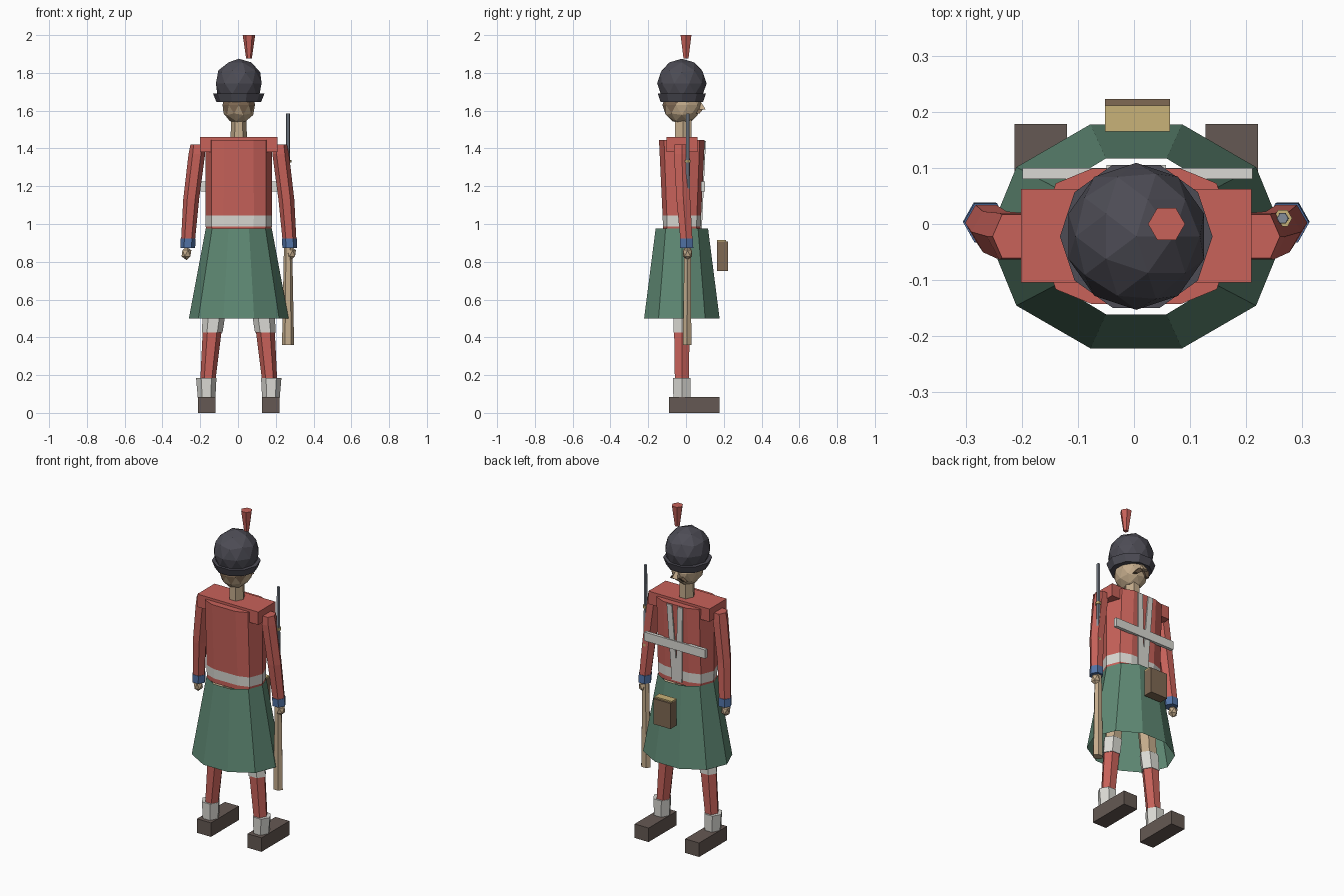
import bpy, bmesh, math
from mathutils import Vector

cube = bpy.data.objects.get("Cube")
if cube:
    bpy.data.objects.remove(cube, do_unlink=True)

CX, CY = 0.004, -0.022   # body axis


def material(name, code):
    rgb = []
    for i in (0, 2, 4):
        c = int(code[i:i + 2], 16) / 255
        rgb.append(((c + 0.055) / 1.055) ** 2.4 if c > 0.04 else c / 12.92)
    m = bpy.data.materials.new(name)
    m.use_nodes = True
    m.diffuse_color = (*rgb, 1)
    m.node_tree.nodes["Principled BSDF"].inputs["Base Color"].default_value = (*rgb, 1)
    return m


red = material("coat red", "c8625a")
green = material("kilt green", "5f8974")
white = material("strap white", "dad9d3")
black = material("fur black", "4d4c55")
leather = material("shoe leather", "655953")
skin = material("skin and wood", "c4ac8c")
brown = material("pouch brown", "806a54")
gold = material("brass", "c8b278")
blue = material("cuff blue", "5274a8")
steel = material("gun steel", "848c98")


def finish(name, bm, mats):
    bmesh.ops.recalc_face_normals(bm, faces=bm.faces)
    me = bpy.data.meshes.new(name)
    bm.to_mesh(me)
    bm.free()
    for m in mats:
        me.materials.append(m)
    ob = bpy.data.objects.new(name, me)
    bpy.context.collection.objects.link(ob)
    return ob


def polygon(n, turn=0.0):
    return [(math.cos(math.tau * i / n + turn), math.sin(math.tau * i / n + turn)) for i in range(n)]


SQUARE = [(1, 1), (-1, 1), (-1, -1), (1, -1)]


def loft(name, rings, mats, shape=polygon(6), bands=None, caps=True):
    """Rings are (x, y, z, x radius, y radius); bands give a material index per segment."""
    bm = bmesh.new()
    loops = [[bm.verts.new((x + rx * u, y + ry * v, z)) for u, v in shape]
             for x, y, z, rx, ry in rings]
    n = len(shape)
    for k, (a, b) in enumerate(zip(loops, loops[1:])):
        for i in range(n):
            f = bm.faces.new((a[i], a[(i + 1) % n], b[(i + 1) % n], b[i]))
            f.material_index = bands[k] if bands else 0
    if caps:
        f = bm.faces.new(loops[0])
        f.material_index = bands[0] if bands else 0
        f = bm.faces.new(loops[-1])
        f.material_index = bands[-1] if bands else 0
    return finish(name, bm, mats)


def box(name, xs, ys, zs, mat):
    x, y = sum(xs) / 2, sum(ys) / 2
    rx, ry = (xs[1] - xs[0]) / 2, (ys[1] - ys[0]) / 2
    return loft(name, [(x, y, z, rx, ry) for z in zs], [mat], SQUARE)


def ball(name, centre, radii, mats, detail=2, floor=None, rule=None):
    bm = bmesh.new()
    bmesh.ops.create_icosphere(bm, subdivisions=detail, radius=1)
    for v in bm.verts:
        v.co = Vector(c + r * p for c, r, p in zip(centre, radii, v.co))
        if floor:
            v.co.z = max(v.co.z, floor)
    bmesh.ops.dissolve_degenerate(bm, dist=0.0005, edges=bm.edges)
    if rule:
        for f in bm.faces:
            f.material_index = int(rule(f.calc_center_median()))
    return finish(name, bm, mats)


# Head, hat and plume
ball("head", (CX, CY, 1.63), (0.09, 0.103, 0.1), [skin, brown],
     rule=lambda c: c.z > 1.61 and c.y < -0.03)
ball("hat", (CX, CY, 1.745), (0.127, 0.131, 0.13), [black], floor=1.66)
loft("hat_band", [(CX, CY, 1.645, 0.118, 0.118), (CX, CY, 1.69, 0.136, 0.134)],
     [black], polygon(10))
loft("plume", [(0.058, 0, 1.875, 0.015, 0.015), (0.058, 0, 2.0, 0.033, 0.033)], [red])
loft("nose", [(CX, 0.08, 1.605, 0.018, 0.025), (CX, 0.07, 1.645, 0.008, 0.01)], [skin], SQUARE)
for s in (-1, 1):
    loft("moustache", [(CX + s * 0.04, 0.062, 1.585, 0.012, 0.01),
                       (CX + s * 0.015, 0.08, 1.61, 0.018, 0.012)], [brown], SQUARE)
loft("neck", [(CX, -0.015, 1.44, 0.044, 0.05), (CX, -0.015, 1.56, 0.04, 0.05)], [skin])

# Coat body with a belt, and the shoulder yoke
quarter = [(1, 0), (0.82, 0.78), (0.45, 1)]
half = quarter + [(-x, y) for x, y in reversed(quarter)]
body = half + [(-x, -y) for x, y in half[1:-1]]
loft("coat_and_belt", [(CX, CY, 0.96, 0.172, 0.1), (CX, CY, 0.987, 0.175, 0.1),
                       (CX, CY, 1.045, 0.177, 0.102), (CX, CY, 1.445, 0.175, 0.121)],
     [red, white], body, bands=[0, 1, 0])
box("shoulder_yoke", (-0.201, 0.209), (-0.104, 0.062), (1.382, 1.46), red)

# Chest straps
box("cross_strap", (-0.199, 0.211), (0.08, 0.1), (1.172, 1.225), white)
for s in (-1, 1):
    loft("chest_strap", [(CX + s * 0.014, 0.077, 0.975, 0.02, 0.007),
                         (CX + s * 0.036, 0.098, 1.44, 0.017, 0.007)], [white], SQUARE)

# Kilt, open at both ends
loft("kilt", [(CX, CY, 0.5, 0.264, 0.21), (CX, CY, 0.975, 0.175, 0.146)],
     [green], polygon(10), caps=False)

# Pouch with brass flap
box("pouch", (-0.052, 0.064), (0.165, 0.223), (0.752, 0.907), brown)
box("pouch_flap", (-0.052, 0.064), (0.165, 0.211), (0.907, 0.915), gold)

# Arms and legs on both sides
for s, side in ((-1, "right"), (1, "left")):
    def at(x, y, z, rx, ry):
        return (CX + s * x, y, z, rx, ry)
    loft(side + "_sleeve", [at(0.222, -0.022, 1.42, 0.034, 0.045),
                            at(0.222, -0.022, 1.37, 0.044, 0.048),
                            at(0.252, -0.014, 1.13, 0.042, 0.042),
                            at(0.268, 0.002, 0.92, 0.037, 0.037)], [red])
    loft(side + "_cuff", [at(0.27, 0.004, 0.873, 0.039, 0.04),
                          at(0.268, 0.002, 0.922, 0.04, 0.04)], [blue])
    ball(side + "_hand", (CX + s * 0.277, 0.008, 0.845), (0.029, 0.028, 0.036), [skin], detail=1)
    loft(side + "_thigh", [at(0.13, CY, 0.49, 0.05, 0.042),
                           at(0.095, CY, 0.92, 0.06, 0.06)], [skin])
    loft(side + "_stocking", [at(0.168, CY, 0.12, 0.038, 0.042),
                              at(0.141, CY, 0.43, 0.05, 0.047)], [red])
    loft(side + "_stocking_top", [at(0.141, CY, 0.425, 0.055, 0.05),
                                  at(0.13, CY, 0.525, 0.06, 0.05)], [white])
    loft(side + "_spat", [at(0.17, CY, 0.07, 0.046, 0.052),
                          at(0.172, CY, 0.185, 0.054, 0.054)], [white])
    x = CX + s * 0.17
    box(side + "_shoe", (x - 0.047, x + 0.047), (-0.09, 0.178), (0, 0.085), leather)

# Musket held upright at the left side
GX, GY = 0.265, 0.01
loft("musket_stock", [(GX, 0.006, 0.36, 0.032, 0.026), (GX, 0.008, 0.87, 0.022, 0.02),
                      (GX, GY, 1.09, 0.014, 0.014)], [skin])
loft("musket_barrel", [(GX, GY, 1.07, 0.012, 0.012), (GX, GY, 1.585, 0.01, 0.01)], [steel])
for z in (1.095, 1.325):
    loft("barrel_ring", [(GX, GY, z, 0.017, 0.017), (GX, GY, z + 0.015, 0.017, 0.017)], [gold])
